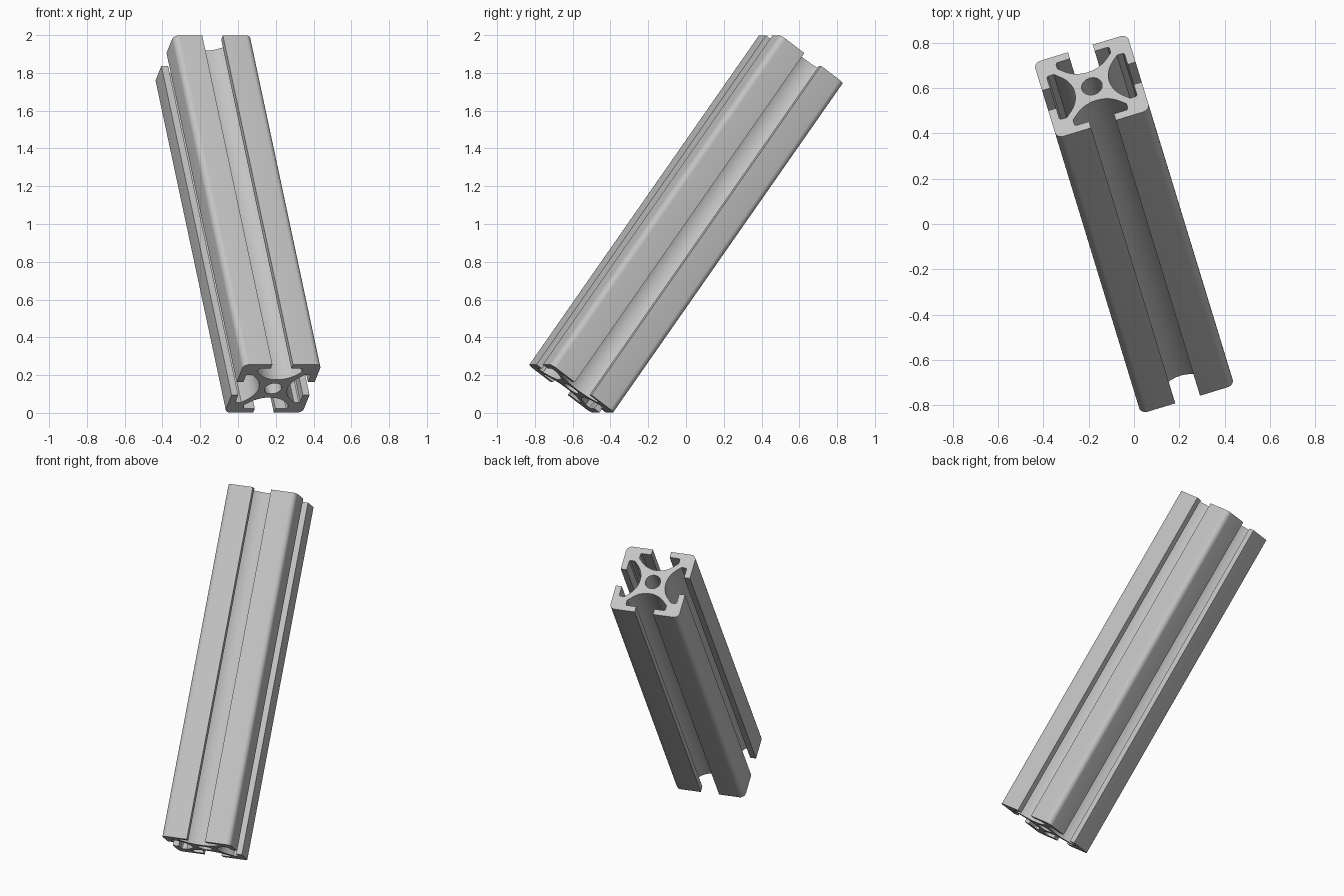
import bpy, bmesh
from math import radians, sin, cos, pi, sqrt
from mathutils import Vector, Matrix

if "Cube" in bpy.data.objects:
    bpy.data.objects.remove(bpy.data.objects["Cube"], do_unlink=True)

# Profile sizes in millimetres
UNIT = 0.02157
HALF, LENGTH, CORNER = 10, 100, 1.5
SLOT, LIP, CAVITY = 2.65, 1.7, 5.7      # half opening, lip thickness, half cavity width
ARM, CORE, BORE = 1.06, 3.7, 2.15       # arm edge offset, core height, bore radius


def arc(cx, cy, r, start, end, steps):
    angles = [radians(start + (end - start) * i / steps) for i in range(steps + 1)]
    return [(cx + r * cos(a), cy + r * sin(a)) for a in angles]


def side_outline():
    """One rounded corner followed by one T-slot."""
    inner = HALF - LIP
    right = [(SLOT, HALF), (SLOT, inner), (CAVITY - 0.3, inner),
             (CAVITY, inner - 0.3), (CAVITY, CAVITY + ARM)]
    left = [(-x, y) for x, y in reversed(right)]
    radius = (CORE - ARM) / (sqrt(2) - 1)
    valley = arc(0, CORE + radius, radius, -45, -135, 10)
    c = HALF - CORNER
    return arc(c, c, CORNER, 0, 90, 6) + right + valley + left


def add_loop(bm, points):
    verts = [bm.verts.new((x * UNIT, y * UNIT, -LENGTH * UNIT / 2)) for x, y in points]
    return [bm.edges.new((v, verts[i - 1])) for i, v in enumerate(verts)]


# Four repeated sides around the round bore
outline = []
for k in range(4):
    turn = Matrix.Rotation(k * pi / 2, 2)
    outline += [tuple(turn @ Vector(p)) for p in side_outline()]

bm = bmesh.new()
edges = add_loop(bm, outline) + add_loop(bm, arc(0, 0, BORE, 0, 350, 35))
bmesh.ops.triangle_fill(bm, edges=edges, use_beauty=True)
out = bmesh.ops.extrude_face_region(bm, geom=bm.faces[:], use_keep_orig=True)
top = [g for g in out["geom"] if isinstance(g, bmesh.types.BMVert)]
bmesh.ops.translate(bm, verts=top, vec=(0, 0, LENGTH * UNIT))
bmesh.ops.recalc_face_normals(bm, faces=bm.faces[:])
mesh = bpy.data.meshes.new("slotted_rail")
bm.to_mesh(mesh)
bm.free()

# Plain aluminium
mat = bpy.data.materials.new("aluminium_grey")
mat.use_nodes = True
grey = (0.55, 0.55, 0.55, 1)
mat.diffuse_color = grey
mat.node_tree.nodes["Principled BSDF"].inputs["Base Color"].default_value = grey
mesh.materials.append(mat)

# Tilted placement
rail = bpy.data.objects.new("slotted_rail", mesh)
bpy.context.collection.objects.link(rail)
rail.rotation_euler = (radians(-36.1), 0, radians(17))
rail.location = (0, 0, 1)
bpy.context.view_layer.objects.active = rail
rail.select_set(True)
bpy.ops.object.shade_smooth_by_angle(angle=radians(30))
